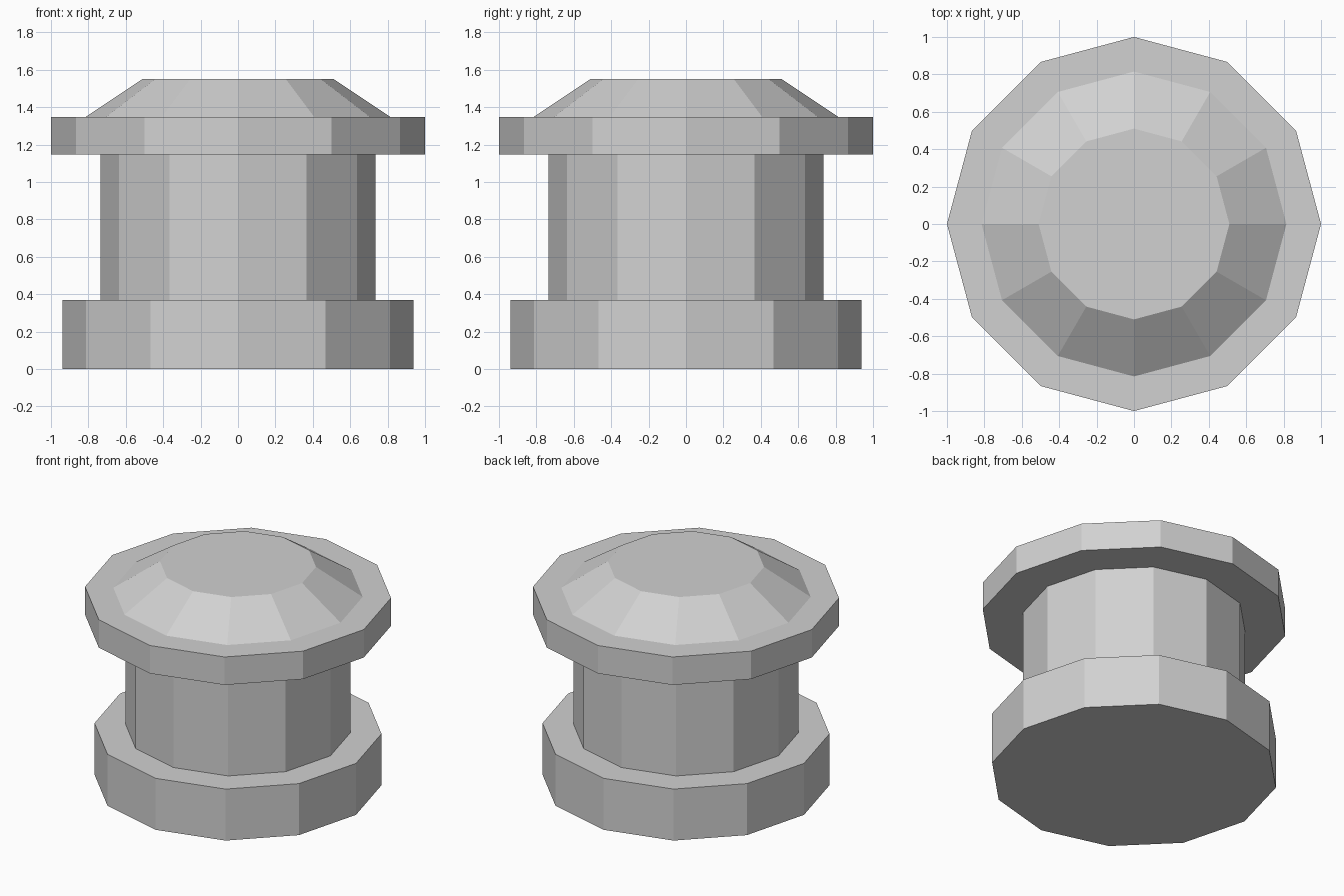
import bpy

# Remove the default cube
cube = bpy.data.objects.get("Cube")
if cube:
    bpy.data.objects.remove(cube, do_unlink=True)

SIDES = 12

# Single grey material
grey = bpy.data.materials.new("light_grey")
grey.use_nodes = True
colour = (0.64, 0.64, 0.64, 1)
grey.diffuse_color = colour
grey.node_tree.nodes["Principled BSDF"].inputs["Base Color"].default_value = colour


def drum(name, bottom, top, radius, top_radius=None):
    """Flat-shaded twelve-sided drum with corners on the x and y axes."""
    bpy.ops.mesh.primitive_cone_add(
        vertices=SIDES, radius1=radius,
        radius2=radius if top_radius is None else top_radius,
        depth=top - bottom, location=(0, 0, (bottom + top) / 2))
    part = bpy.context.object
    part.name = name
    part.data.materials.append(grey)
    return part


# Stacked parts from the ground up
drum("base", 0, 0.37, 0.938)
drum("shaft", 0.37, 1.147, 0.735)
drum("rim", 1.147, 1.348, 1.0)
drum("cap", 1.348, 1.551, 0.815, 0.51)
